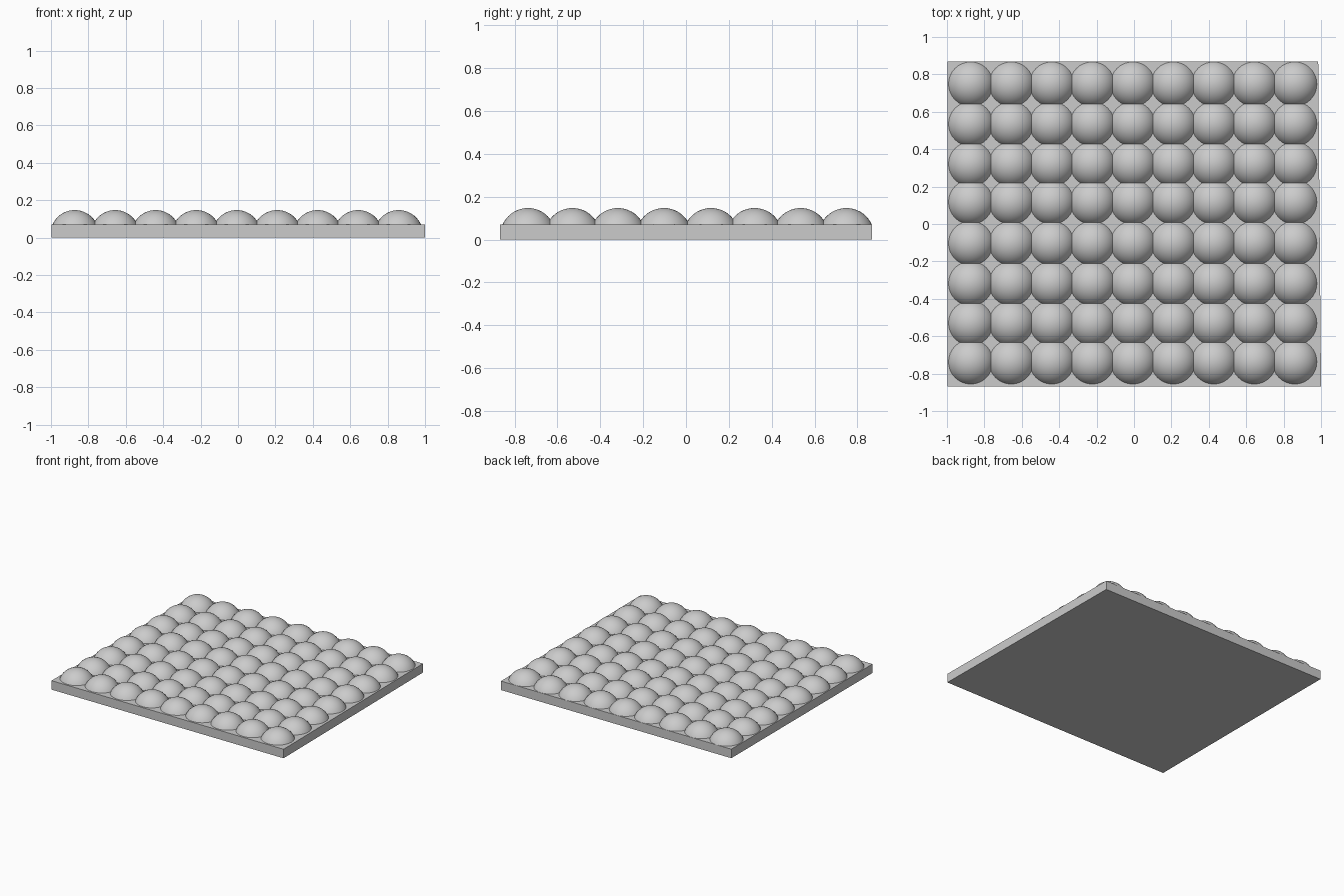
import bpy, bmesh
from mathutils import Vector, Matrix

if "Cube" in bpy.data.objects:
    bpy.data.objects.remove(bpy.data.objects["Cube"])

SLAB_TOP, PEAK, DOME_R = 0.07, 0.147, 0.119
HEIGHT = PEAK - SLAB_TOP
BALL_R = (DOME_R ** 2 + HEIGHT ** 2) / (2 * HEIGHT)

grey = bpy.data.materials.new("light grey")
grey.diffuse_color = (0.6, 0.6, 0.6, 1)
grey.use_nodes = True
grey.node_tree.nodes["Principled BSDF"].inputs["Base Color"].default_value = grey.diffuse_color


def add_object(name, bm):
    bmesh.ops.recalc_face_normals(bm, faces=bm.faces)
    me = bpy.data.meshes.new(name)
    bm.to_mesh(me)
    bm.free()
    me.materials.append(grey)
    ob = bpy.data.objects.new(name, me)
    bpy.context.collection.objects.link(ob)
    return ob


# base slab, right edge very slightly tapered towards the back
bm = bmesh.new()
outline = [(-0.998, -0.868), (1.0, -0.868), (0.985, 0.868), (-0.998, 0.868)]
face = bm.faces.new([bm.verts.new((x, y, 0)) for x, y in outline])
top = bmesh.ops.extrude_face_region(bm, geom=[face])["geom"]
for v in top:
    if isinstance(v, bmesh.types.BMVert):
        v.co.z = SLAB_TOP
if face.is_valid is False or len(bm.faces) < 6:
    bm.faces.new([v for v in bm.verts if v.co.z == 0])
add_object("base_slab", bm)

# dome grid: each cap is trimmed at the slab and halfway to its neighbours
xs = [-0.873 + 0.2165 * i for i in range(9)]
ys = [-0.737, -0.53, -0.318, -0.103, 0.117, 0.32, 0.535, 0.748]


def cut(bm, co, normal):
    geom = bm.verts[:] + bm.edges[:] + bm.faces[:]
    bmesh.ops.bisect_plane(bm, geom=geom, plane_co=co, plane_no=normal,
                           clear_outer=True)


def trim(bm, values, i, axis):
    for step in (-1, 1):
        if 0 <= i + step < len(values):
            co, no = Vector(), Vector()
            co[axis] = (values[i] + values[i + step]) / 2
            no[axis] = step
            cut(bm, co, no)


for j, y in enumerate(ys):
    row = bmesh.new()
    for i, x in enumerate(xs):
        bm = bmesh.new()
        bmesh.ops.create_uvsphere(bm, u_segments=32, v_segments=24, radius=BALL_R,
                                  matrix=Matrix.Translation((x, y, PEAK - BALL_R)))
        cut(bm, (0, 0, SLAB_TOP - 0.001), (0, 0, -1))
        trim(bm, xs, i, 0)
        trim(bm, ys, j, 1)
        for f in bm.faces:
            f.smooth = True
        tmp = bpy.data.meshes.new("dome_part")
        bm.to_mesh(tmp)
        bm.free()
        row.from_mesh(tmp)
        bpy.data.meshes.remove(tmp)
    add_object(f"dome_row_{j + 1}", row)
